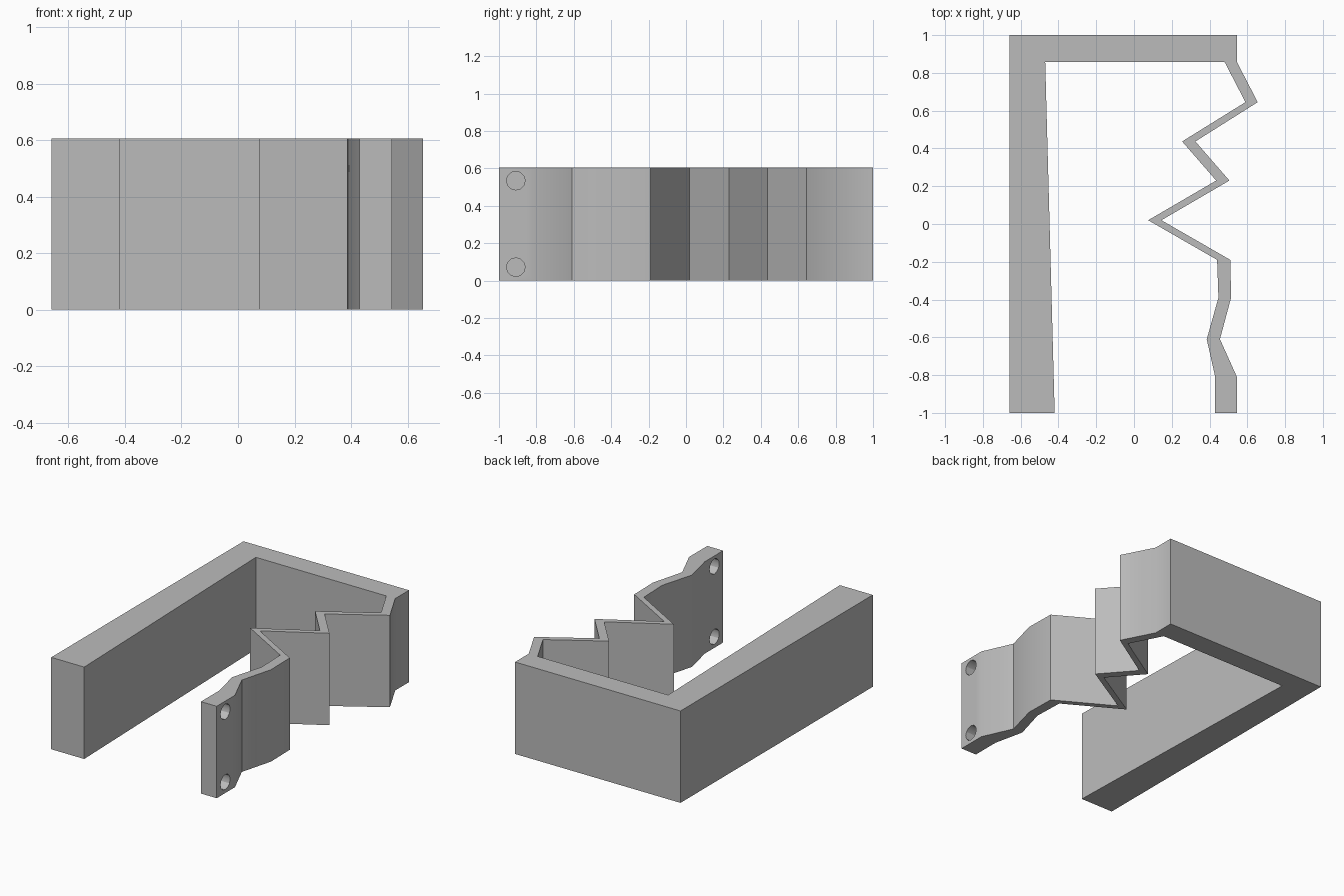
import bpy, bmesh
from math import pi, radians
from mathutils import Matrix

default_cube = bpy.data.objects.get("Cube")
if default_cube:
    bpy.data.objects.remove(default_cube, do_unlink=True)

HEIGHT = 0.605
HOLE_RADIUS = 0.05


def make_material(name, colour):
    material = bpy.data.materials.new(name)
    material.use_nodes = True
    material.diffuse_color = colour
    shader = material.node_tree.nodes["Principled BSDF"]
    shader.inputs["Base Color"].default_value = colour
    return material


def add_object(name, bm):
    bmesh.ops.recalc_face_normals(bm, faces=bm.faces)
    mesh = bpy.data.meshes.new(name)
    bm.to_mesh(mesh)
    bm.free()
    obj = bpy.data.objects.new(name, mesh)
    bpy.context.collection.objects.link(obj)
    return obj


def extrude_profile(name, points, height):
    bm = bmesh.new()
    base = bm.faces.new([bm.verts.new((x, y, 0)) for x, y in points])
    result = bmesh.ops.extrude_face_region(bm, geom=[base], use_keep_orig=True)
    top = [v for v in result["geom"] if isinstance(v, bmesh.types.BMVert)]
    bmesh.ops.translate(bm, verts=top, vec=(0, 0, height))
    return add_object(name, bm)


# Thick tapered arm and back wall
arm_outside = [(-0.42, -1), (-0.66, -1), (-0.66, 1), (0.545, 1)]
arm_inside = [(0.48, 0.857), (-0.47, 0.857)]

# Thin zigzag spring leading to the mounting tab, traced on both sides
spring_outer = [(0.545, 0.857), (0.655, 0.645), (0.325, 0.437),
                (0.505, 0.23), (0.145, 0.02), (0.51, -0.19),
                (0.514, -0.39), (0.455, -0.61), (0.545, -0.81), (0.545, -1)]
spring_inner = [(0.43, -1), (0.43, -0.81), (0.385, -0.61), (0.447, -0.39),
                (0.44, -0.19), (0.075, 0.02), (0.435, 0.23),
                (0.255, 0.437), (0.59, 0.645)]

clip = extrude_profile("spring_clip_body",
                       arm_outside + spring_outer + spring_inner + arm_inside,
                       HEIGHT)
clip.data.materials.append(make_material("plain grey", (0.5, 0.5, 0.5, 1)))

# Two screw holes through the mounting tab
bm = bmesh.new()
for z in (0.072, 0.535):
    placement = Matrix.Translation((0.49, -0.91, z)) @ Matrix.Rotation(pi / 2, 4, "Y")
    bmesh.ops.create_cone(bm, cap_ends=True, segments=12, radius1=HOLE_RADIUS,
                          radius2=HOLE_RADIUS, depth=0.3, matrix=placement)
cutter = add_object("screw_hole_cutter", bm)
cutter.hide_render = True
cutter.hide_set(True)

holes = clip.modifiers.new("screw holes", "BOOLEAN")
holes.operation = "DIFFERENCE"
holes.solver = "EXACT"
holes.object = cutter

# Apply the cut, then remove the helper and soften the shallow bends
bpy.context.view_layer.objects.active = clip
clip.select_set(True)
bpy.ops.object.modifier_apply(modifier=holes.name)
bpy.data.objects.remove(cutter, do_unlink=True)
bpy.ops.object.shade_smooth_by_angle(angle=radians(30))
